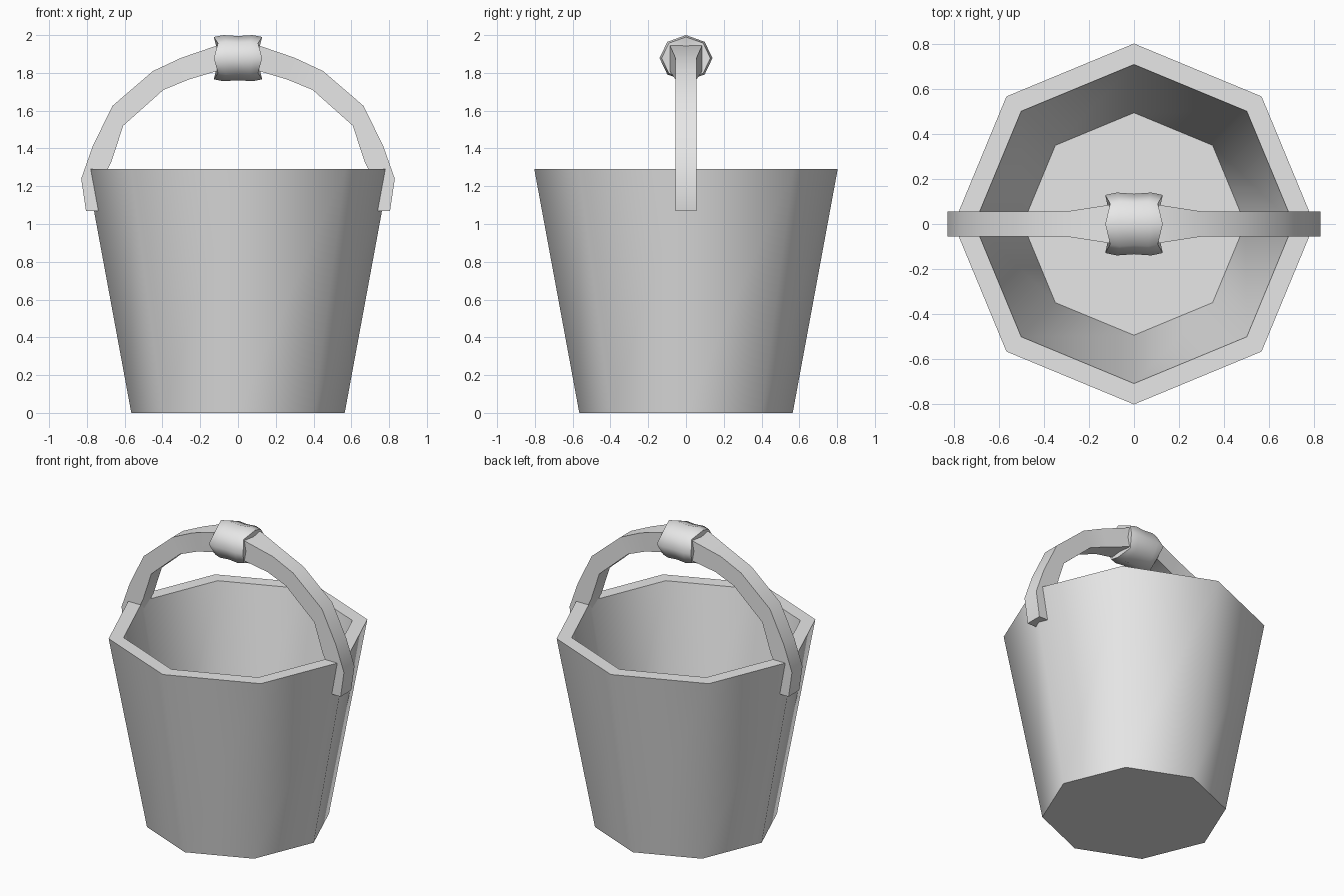
import bpy, bmesh
from math import cos, sin, pi, radians

cube = bpy.data.objects.get("Cube")
if cube:
    bpy.data.objects.remove(cube)

grey = bpy.data.materials.new("plain_grey")
grey.use_nodes = True
grey.diffuse_color = (0.8, 0.8, 0.8, 1)
grey.node_tree.nodes["Principled BSDF"].inputs["Base Color"].default_value = (0.8, 0.8, 0.8, 1)


def finish(name, bm, angle):
    """Turn a bmesh into a named, shaded object."""
    bmesh.ops.recalc_face_normals(bm, faces=bm.faces)
    mesh = bpy.data.meshes.new(name)
    bm.to_mesh(mesh)
    bm.free()
    mesh.materials.append(grey)
    obj = bpy.data.objects.new(name, mesh)
    bpy.context.collection.objects.link(obj)
    bpy.ops.object.select_all(action='DESELECT')
    obj.select_set(True)
    bpy.context.view_layer.objects.active = obj
    bpy.ops.object.shade_smooth_by_angle(angle=radians(angle))
    return obj


def loft(bm, rings):
    """Skin a list of closed rings of points and return the vertex rings."""
    loops = [[bm.verts.new(p) for p in ring] for ring in rings]
    for a, b in zip(loops, loops[1:]):
        n = len(a)
        for i in range(n):
            j = (i + 1) % n
            bm.faces.new((a[i], a[j], b[j], b[i]))
    return loops


SIDES = 8
angles = [2 * pi * i / SIDES for i in range(SIDES)]

# Bucket: eight-sided tapered shell, from underside up and over into the floor
shell = [(0.565, 0), (0.803, 1.29), (0.71, 1.29), (0.495, 0.12)]
bm = bmesh.new()
loops = loft(bm, [[(r * cos(a), r * sin(a), z) for a in angles] for r, z in shell])
bm.faces.new(loops[0])
bm.faces.new(loops[-1])
finish("bucket", bm, 55)

# Handle: arched strap, given as outer point, inner point and half width
half_arch = [
    ((0.805, 1.07), (0.74, 1.07), 0.056),
    ((0.83, 1.24), (0.69, 1.29), 0.056),
    ((0.77, 1.41), (0.67, 1.33), 0.056),
    ((0.665, 1.625), (0.608, 1.52), 0.056),
    ((0.45, 1.81), (0.395, 1.71), 0.056),
    ((0.30, 1.88), (0.26, 1.765), 0.056),
    ((0.11, 1.945), (0.11, 1.81), 0.085),
]
arch = [(s, *row) for s, rows in ((-1, half_arch), (1, half_arch[::-1])) for row in rows]
bm = bmesh.new()
loops = loft(bm, [[(s * o[0], -w, o[1]), (s * o[0], w, o[1]),
                   (s * i[0], w, i[1]), (s * i[0], -w, i[1])] for s, o, i, w in arch])
bm.faces.new(loops[0])
bm.faces.new(loops[-1])
finish("handle", bm, 35)

# Grip: eight-sided sleeve with scalloped ends around the top of the handle
sleeve = [(-1, 0.92), (-0.6, 1), (0, 0.96), (0.6, 1), (1, 0.92)]


def grip_ring(t, scale):
    return [(t * (0.128 if i % 2 == 0 else 0.106),
             0.14 * scale * cos(a), 1.878 + 0.122 * scale * sin(a))
            for i, a in enumerate(angles)]


bm = bmesh.new()
loops = loft(bm, [grip_ring(t, s) for t, s in sleeve])
for loop, x in ((loops[0], -0.1), (loops[-1], 0.1)):
    centre = bm.verts.new((x, 0, 1.878))
    for i in range(SIDES):
        bm.faces.new((loop[i], loop[(i + 1) % SIDES], centre))
finish("grip", bm, 55)
